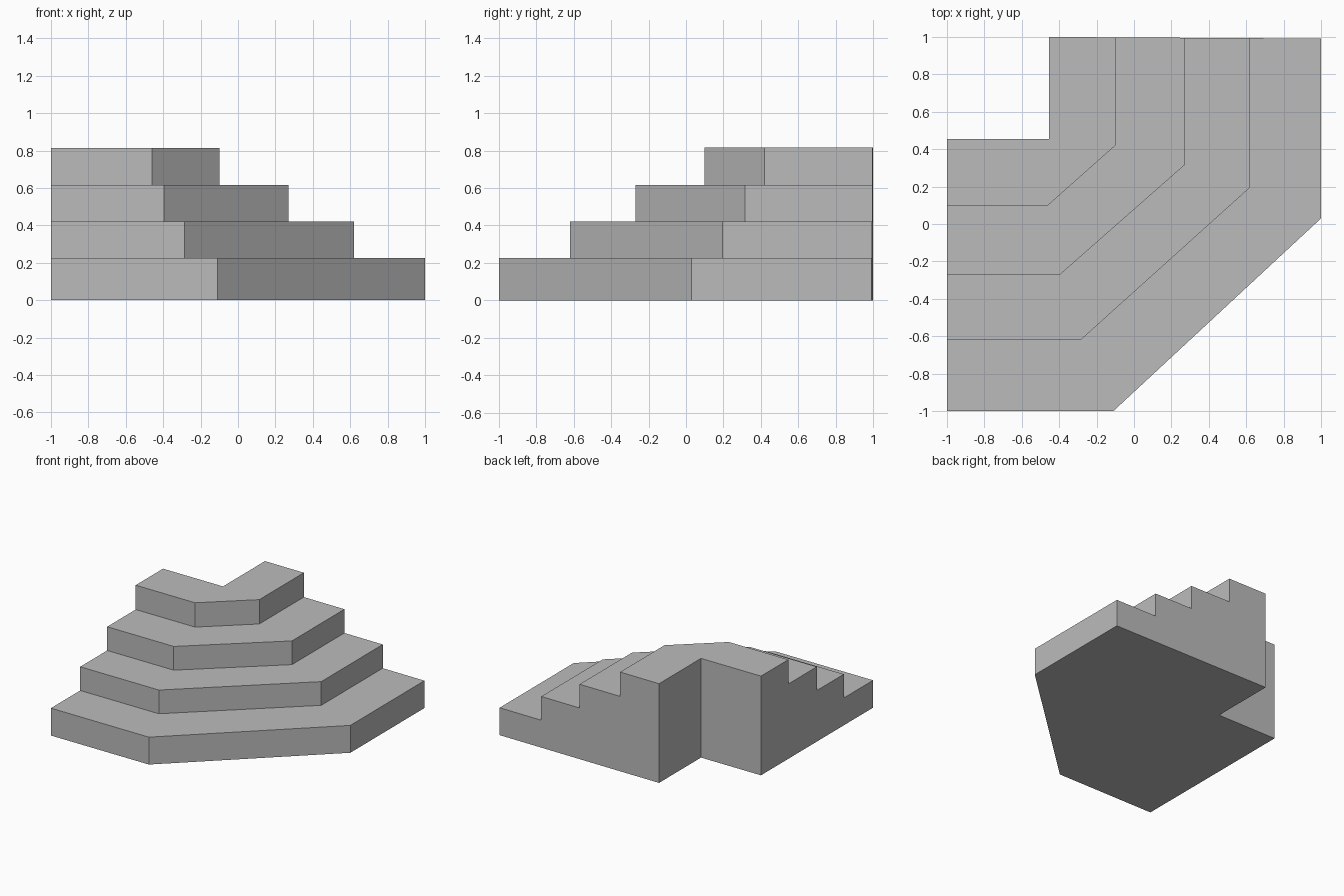
import bpy
import bmesh

cube = bpy.data.objects.get("Cube")
if cube:
    bpy.data.objects.remove(cube, do_unlink=True)

# Stone colour
stone = bpy.data.materials.new("grey_stone")
stone.use_nodes = True
colour = (0.5, 0.5, 0.5, 1)
stone.diffuse_color = colour
stone.node_tree.nodes["Principled BSDF"].inputs["Base Color"].default_value = colour

# Each step: front y, front corner x, side corner y, side x, top z
steps = [
    (-1.00, -0.11, 0.03, 1.00, 0.225),
    (-0.62, -0.285, 0.195, 0.62, 0.42),
    (-0.27, -0.395, 0.315, 0.27, 0.615),
    (0.10, -0.46, 0.42, -0.10, 0.815),
]
INNER = -0.455


def back_y(x):
    # The back wall runs very slightly askew
    return 1 - 0.006 * (x - INNER)


bm = bmesh.new()


def ring(points, z):
    return [bm.verts.new((x, y, z)) for x, y in points]


def band(low, high):
    for i in range(len(low) - 1):
        bm.faces.new((low[i], low[i + 1], high[i + 1], high[i]))


# Outer lines from the ground up: riser, tread, riser, tread
lines = []
base = 0
for front, corner_x, corner_y, side, top in steps:
    outline = [(-1, front), (corner_x, front), (side, corner_y), (side, back_y(side))]
    lines += [ring(outline, base), ring(outline, top)]
    base = top
for low, high in zip(lines, lines[1:]):
    band(low, high)

# Notched inner corner, from the back end round to the left end
notch = [(INNER, 1), (INNER, -INNER), (-1, -INNER)]
notch_low, notch_high = ring(notch, 0), ring(notch, base)
band(notch_low, notch_high)

# Top landing, underside and the two stepped end walls
bm.faces.new(lines[-1] + notch_high)
bm.faces.new(lines[0] + notch_low)
bm.faces.new([line[0] for line in lines] + [notch_high[-1], notch_low[-1]])
bm.faces.new([line[-1] for line in lines] + [notch_high[0], notch_low[0]])
bmesh.ops.recalc_face_normals(bm, faces=bm.faces[:])

mesh = bpy.data.meshes.new("corner_steps")
bm.to_mesh(mesh)
bm.free()
mesh.materials.append(stone)
bpy.context.collection.objects.link(bpy.data.objects.new("corner_steps", mesh))
